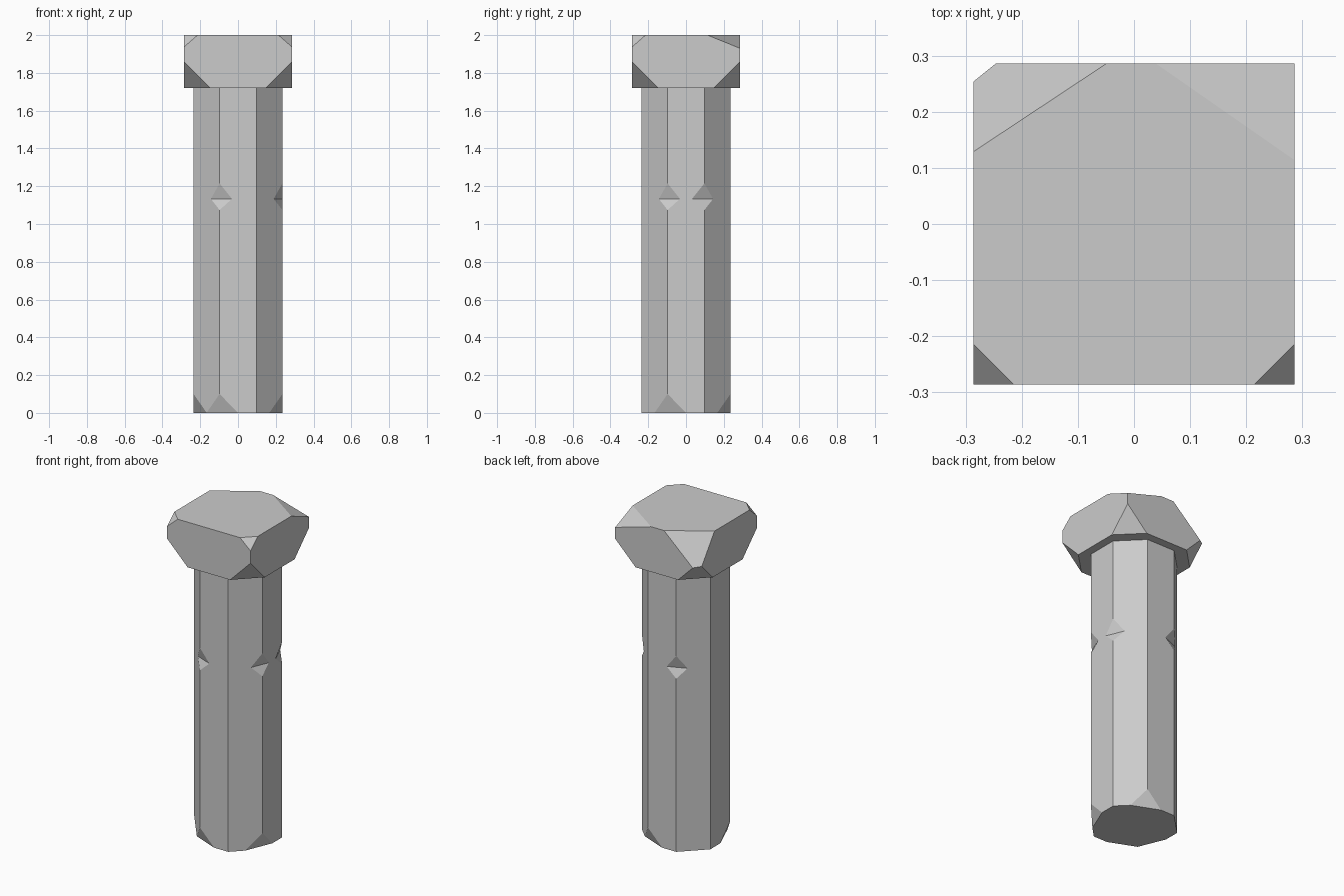
import bpy, bmesh
from math import radians, cos, sin, pi
from mathutils import Vector, Matrix

cube = bpy.data.objects.get("Cube")
if cube:
    bpy.data.objects.remove(cube)

stone = bpy.data.materials.new("grey_stone")
stone.use_nodes = True
GREY = (0.6, 0.6, 0.6, 1)
stone.diffuse_color = GREY
bsdf = next(n for n in stone.node_tree.nodes if n.type == 'BSDF_PRINCIPLED')
bsdf.inputs["Base Color"].default_value = GREY
bsdf.inputs["Roughness"].default_value = 0.8

RADIUS = 0.235 / cos(pi / 8)      # octagon corner radius
HALF = 0.286                      # half width of the cap
RIDGE, CAP_Z, TOP = 1.133, 1.72, 2.0


def chop(bm, point, normal):
    """Slice off everything outside the plane and close the hole."""
    cut = bmesh.ops.bisect_plane(
        bm, geom=bm.verts[:] + bm.edges[:] + bm.faces[:], dist=1e-5,
        plane_co=point, plane_no=normal, clear_outer=True)
    edges = [e for e in cut["geom_cut"] if isinstance(e, bmesh.types.BMEdge)]
    bmesh.ops.edgeloop_fill(bm, edges=edges)


def chip_edge(bm, angle, depth, z_deep, z_shallow):
    """Chip a vertical post edge, deepest at z_deep and fading at z_shallow."""
    a = radians(angle)
    out = Vector((cos(a), sin(a), 0))
    dz = z_shallow - z_deep
    side = 1 if dz > 0 else -1
    normal = out * abs(dz) - Vector((0, 0, depth * side))
    chop(bm, out * RADIUS + Vector((0, 0, z_shallow)), normal)


def prism(bm, z0, z1):
    place = Matrix.Translation((0, 0, (z0 + z1) / 2)) @ Matrix.Rotation(pi / 8, 4, 'Z')
    bmesh.ops.create_cone(bm, cap_ends=True, segments=8, radius1=RADIUS,
                          radius2=RADIUS, depth=z1 - z0, matrix=place)


def finish(bm, name):
    bmesh.ops.recalc_face_normals(bm, faces=bm.faces)
    mesh = bpy.data.meshes.new(name)
    bm.to_mesh(mesh)
    bm.free()
    mesh.materials.append(stone)
    obj = bpy.data.objects.new(name, mesh)
    bpy.context.collection.objects.link(obj)


# Post: two octagonal halves meeting at the ridge of the notches
NOTCHES = (-112.5, -22.5, 22.5, 112.5)
BOTTOM_CHIPS = (-157.5, -112.5, -22.5, 67.5)
lower, upper = bmesh.new(), bmesh.new()
prism(lower, 0, RIDGE)
prism(upper, RIDGE, CAP_Z)
for angle in NOTCHES:
    chip_edge(lower, angle, 0.025, RIDGE, 1.074)
    chip_edge(upper, angle, 0.025, RIDGE, 1.215)
for angle in BOTTOM_CHIPS:
    chip_edge(lower, angle, 0.0375, 0, 0.1)

# Weld the halves into one shell, without the inner seam faces
joined = bpy.data.meshes.new("upper_half")
upper.to_mesh(joined)
upper.free()
lower.from_mesh(joined)
bpy.data.meshes.remove(joined)
seam = [f for f in lower.faces if all(abs(v.co.z - RIDGE) < 1e-4 for v in f.verts)]
bmesh.ops.delete(lower, geom=seam, context='FACES')
bmesh.ops.remove_doubles(lower, verts=lower.verts, dist=1e-4)
bmesh.ops.recalc_face_normals(lower, faces=lower.faces)
bmesh.ops.dissolve_limit(lower, angle_limit=0.01, verts=lower.verts, edges=lower.edges)
finish(lower, "post")

# Cap: a block with every corner cut off
cap = bmesh.new()
bmesh.ops.create_cube(cap, size=1, matrix=Matrix.Translation((0, 0, (CAP_Z + TOP) / 2))
                      @ Matrix.Diagonal((2 * HALF, 2 * HALF, TOP - CAP_Z, 1)))


def cut_corner(sx, sy, sz, a, b, c):
    """Cut a cap corner, a, b and c being the lengths lost along x, y and z."""
    corner = Vector((sx * HALF, sy * HALF, TOP if sz > 0 else CAP_Z))
    chop(cap, corner - Vector((sx * a, 0, 0)), Vector((sx / a, sy / b, sz / c)))


for sx in (-1, 1):
    for sy in (-1, 1):
        cut_corner(sx, sy, -1, 0.14, 0.14, 0.14)
    cut_corner(sx, -1, 1, 0.072, 0.072, 0.063)
cut_corner(-1, 1, 1, 0.237, 0.157, 0.216)
cut_corner(1, 1, 1, 0.247, 0.172, 0.07)
finish(cap, "cap")
